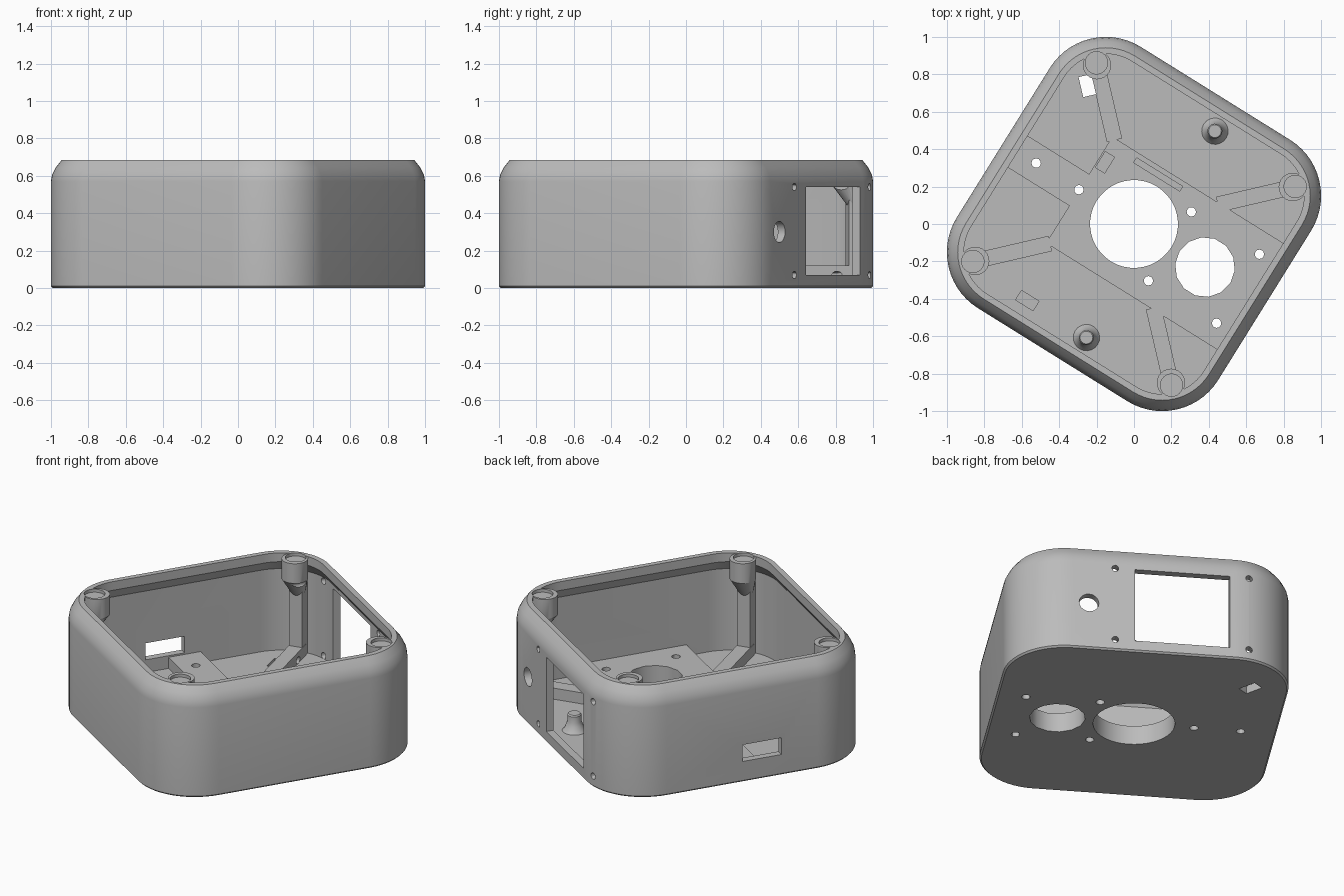
import bpy, bmesh, math
from mathutils import Matrix, Vector

if "Cube" in bpy.data.objects:
    bpy.data.objects.remove(bpy.data.objects["Cube"])

TURN = math.radians(-31.9)   # whole housing is turned about z
CORE = 0.47                  # centre distance of the corner arcs

grey = bpy.data.materials.new("light_grey")
grey.diffuse_color = (0.5, 0.5, 0.5, 1)
grey.use_nodes = True
grey.node_tree.nodes["Principled BSDF"].inputs["Base Color"].default_value = grey.diffuse_color


def make(name, bm):
    bmesh.ops.recalc_face_normals(bm, faces=bm.faces)
    me = bpy.data.meshes.new(name)
    bm.to_mesh(me)
    bm.free()
    ob = bpy.data.objects.new(name, me)
    bpy.context.collection.objects.link(ob)
    me.materials.append(grey)
    return ob


def loft(name, rings):
    """Skin a stack of equal-length point rings and cap both ends."""
    bm = bmesh.new()
    vs = [[bm.verts.new(p) for p in r] for r in rings]
    n = len(vs[0])
    for a, b in zip(vs, vs[1:]):
        for i in range(n):
            j = (i + 1) % n
            bm.faces.new((a[i], a[j], b[j], b[i]))
    bm.faces.new(vs[0][::-1])
    bm.faces.new(vs[-1])
    return make(name, bm)


def rounded(h, z, seg=14):
    r = h - CORE
    pts = []
    for k, (sx, sy) in enumerate([(1, 1), (-1, 1), (-1, -1), (1, -1)]):
        for i in range(seg + 1):
            a = math.pi / 2 * (k + i / seg)
            pts.append((sx * CORE + r * math.cos(a), sy * CORE + r * math.sin(a), z))
    return pts


def circle(x, y, z, r, n=24):
    return [(x + r * math.cos(2 * math.pi * i / n),
             y + r * math.sin(2 * math.pi * i / n), z) for i in range(n)]


def cyl(name, x, y, z0, z1, r, n=24):
    return loft(name, [circle(x, y, z0, r, n), circle(x, y, z1, r, n)])


def cyl_y(name, x, z, r, n=20):
    ob = cyl(name, 0, 0, -0.25, 0.25, r, n)
    ob.data.transform(Matrix.Translation((x, 0.8, z)) @ Matrix.Rotation(math.pi / 2, 4, 'X'))
    return ob


def box(name, x0, x1, y0, y1, z0, z1, turn=0):
    bm = bmesh.new()
    bmesh.ops.create_cube(bm, size=1)
    c = Vector(((x0 + x1) / 2, (y0 + y1) / 2, (z0 + z1) / 2))
    bm.transform(Matrix.Translation(c) @ Matrix.Rotation(turn, 4, 'Z')
                 @ Matrix.Diagonal((x1 - x0, y1 - y0, z1 - z0, 1)))
    return make(name, bm)


def combine(ob, tool, op):
    m = ob.modifiers.new("bool", 'BOOLEAN')
    m.operation, m.solver, m.object = op, 'EXACT', tool
    bpy.context.view_layer.objects.active = ob
    bpy.ops.object.modifier_apply(modifier=m.name)
    bpy.data.objects.remove(tool, do_unlink=True)


# Shell: outer wall, bevelled rim, overhanging inner lip, inner wall, floor
profile = [(.813, 0), (.823, .01), (.823, .57), (.817, .605), (.797, .645), (.765, .685),
           (.732, .685), (.732, .63), (.778, .565), (.778, .05)]
housing = loft("housing", [rounded(h, z) for h, z in profile])

# Raised floor platform and the strip to the slotted wall
adds = [box("platform", -.345, .80, -.335, .335, .02, .12),
        box("strip", -.80, -.30, -.10, .10, .02, .12)]

# Corner arms, upright ribs and magnet bosses
for sx in (-1, 1):
    for sy in (-1, 1):
        ang = math.atan2(sy, sx)
        d = Vector((sx, sy, 0)).normalized()
        arm = box("arm", -.24, .24, -.042, .042, .02, .12)
        arm.data.transform(Matrix.Translation(d * .70) @ Matrix.Rotation(ang, 4, 'Z'))
        rib = box("rib", .885, .97, -.04, .04, .03, .55)
        rib.data.transform(Matrix.Rotation(ang, 4, 'Z'))
        p, q = d * .872, d * .93
        boss = loft("boss", [circle(q.x, q.y, .43, .035), circle(p.x, p.y, .56, .076),
                             circle(p.x, p.y, .684, .076)])
        adds += [arm, rib, boss]
for a in adds:
    combine(housing, a, 'UNION')

cuts = []
# Magnet pockets
for sx in (-1, 1):
    for sy in (-1, 1):
        c = .885 / math.sqrt(2)
        cuts.append(cyl("pocket", sx * c, sy * c, .665, .8, .06))
# Floor openings: centre hole, second hole, screw holes, cable hole
cuts += [cyl("centre_hole", 0, 0, -.1, .3, .235, 40),
         cyl("side_hole", .444, .005, -.1, .3, .16, 14)]
for x, y in [(-.616, 0), (-.347, 0), (.226, .217), (.655, .217), (.226, -.217), (.655, -.217)]:
    cuts.append(cyl("screw_hole", x, y, -.1, .3, .025, 12))
cuts.append(box("cable_hole", -.638, -.568, .441, .551, -.1, .3, math.radians(45)))
# Shallow floor pockets
cuts += [box("long_slot", -.175, .115, .278, .308, .09, .3),
         box("small_pocket", -.335, -.277, .148, .248, .09, .3),
         box("floor_pocket", -.323, -.213, -.679, -.619, .03, .3)]
# Window with four screws, round port, slot in the neighbouring wall
cuts += [box("window", -.437, .11, .6, 1, .07, .54), cyl_y("port", .377, .30, .057)]
cuts += [cyl_y("window_screw", x, z, .02, 12) for x in (-.55, .225) for z in (.07, .54)]
cuts.append(box("wall_slot", -1, -.7, -.243, 0, .13, .235))
for c in cuts:
    combine(housing, c, 'DIFFERENCE')

# Flared locating posts on the floor
parts = [housing]
for sy, side in ((1, "back"), (-1, "front")):
    rings = [(.075, .045), (.058, .065), (.048, .09), (.04, .11), (.04, .15), (.034, .158)]
    parts.append(loft(side + "_post", [circle(.105, sy * .65, z, r, 20) for r, z in rings]))

for ob in parts:
    ob.data.transform(Matrix.Rotation(TURN, 4, 'Z'))
    ob.data.materials.clear()
    ob.data.materials.append(grey)
    for p in ob.data.polygons:
        p.material_index = 0
    bpy.ops.object.select_all(action='DESELECT')
    ob.select_set(True)
    bpy.context.view_layer.objects.active = ob
    bpy.ops.object.shade_smooth_by_angle(angle=math.radians(30))
